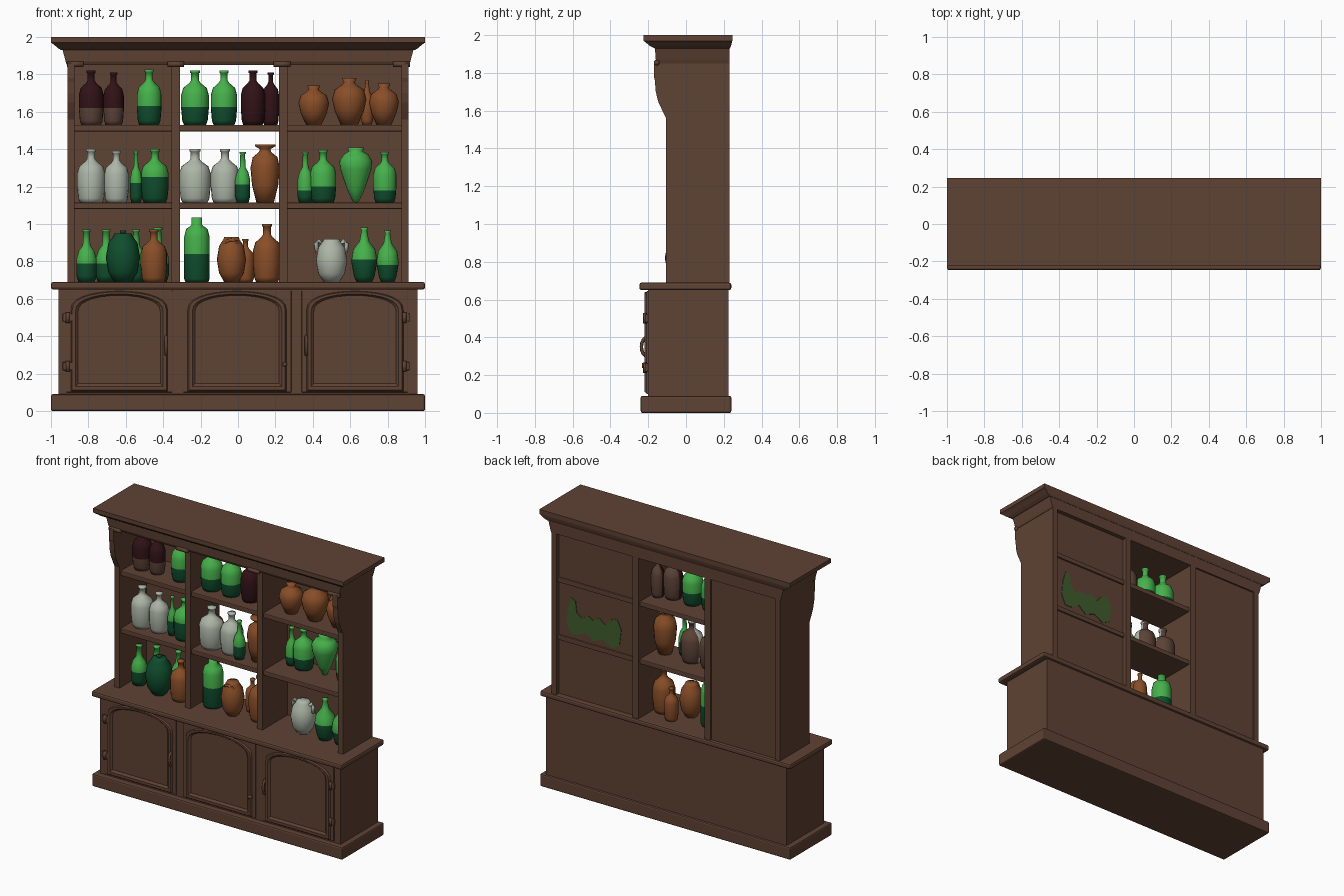
import bpy, bmesh, math
from mathutils import Vector

if "Cube" in bpy.data.objects:
    bpy.data.objects.remove(bpy.data.objects["Cube"])

def mat(name, r, g, b):
    m = bpy.data.materials.new(name)
    m.diffuse_color = (r, g, b, 1)
    m.use_nodes = True
    m.node_tree.nodes["Principled BSDF"].inputs["Base Color"].default_value = m.diffuse_color
    return m

WOOD = mat("dark_wood", .114, .054, .033)
GREEN = mat("green_glass", .061, .44, .07)
DEEP = mat("deep_green", .005, .076, .027)
WINE = mat("wine_glass", .03, .006, .008)
BROWN = mat("dull_brown", .105, .055, .038)
WHITE = mat("pale_ceramic", .42, .47, .39)
CLAY = mat("terracotta", .25, .076, .021)
OLIVE = mat("olive_patch", .05, .11, .025)

def finish(name, bm, mats=(WOOD,), smooth=False, bevel=0):
    bmesh.ops.recalc_face_normals(bm, faces=bm.faces)
    for f in bm.faces:
        f.smooth = smooth
    me = bpy.data.meshes.new(name)
    bm.to_mesh(me)
    bm.free()
    for m in mats:
        me.materials.append(m)
    ob = bpy.data.objects.new(name, me)
    bpy.context.collection.objects.link(ob)
    if bevel:
        mod = ob.modifiers.new("bevel", 'BEVEL')
        mod.width, mod.segments = bevel, 2
    return ob

def loft(name, loops, closed_ends=True, **kw):
    """Skin a series of equal-length closed point loops."""
    bm = bmesh.new()
    rings = [[bm.verts.new(p) for p in lp] for lp in loops]
    n = len(rings[0])
    for a, b in zip(rings, rings[1:]):
        for i in range(n):
            bm.faces.new((a[i], a[(i + 1) % n], b[(i + 1) % n], b[i]))
    if closed_ends:
        bm.faces.new(rings[0])
        bm.faces.new(rings[-1])
    return finish(name, bm, **kw)

def rect(x0, x1, y0, y1, z):
    return [(x0, y0, z), (x1, y0, z), (x1, y1, z), (x0, y1, z)]

def box(name, x0, x1, y0, y1, z0, z1, **kw):
    return loft(name, [rect(x0, x1, y0, y1, z0), rect(x0, x1, y0, y1, z1)], **kw)

def tube(name, pts, r, m=WOOD, n=8):
    """Round bar following a path."""
    pts = [Vector(p) for p in pts]
    loops = []
    for i, p in enumerate(pts):
        d = (pts[min(i + 1, len(pts) - 1)] - pts[max(i - 1, 0)]).normalized()
        u = d.orthogonal() if abs(d.x) > .9 else d.cross(Vector((1, 0, 0)))
        u.normalize()
        v = d.cross(u)
        loops.append([p + r * (u * math.cos(t * math.tau / n) + v * math.sin(t * math.tau / n))
                      for t in range(n)])
    return loft(name, loops, mats=(m,), smooth=True)

# ---- lower cabinet
box("plinth", -1, 1, -.24, .24, 0, .09, bevel=.01)
box("cabinet_body", -.96, .96, -.2, .225, .09, .655)
box("counter", -1, 1, -.247, .24, .65, .69, bevel=.012)

# ---- doors with arched mouldings
def arch(x0, x1, z0, zs, zt, y):
    c, h = (x0 + x1) / 2, (x1 - x0) / 2
    top = [(c + h * math.cos(t * math.pi / 14), y,
            zs + (zt - zs) * math.sin(t * math.pi / 14) ** .8) for t in range(15)]
    return [(x0, y, z0), (x1, y, z0)] + top

for side, c, h in (("left", -.635, .26), ("centre", -.005, .265), ("right", .625, .26)):
    box(side + "_door", c - h - .025, c + h + .025, -.209, -.195, .1, .645, bevel=.004)
    spec = ((0, -.207), (.008, -.221), (.026, -.221), (.042, -.207))
    loft(side + "_door_moulding",
         [arch(c - h + d, c + h - d, .103 + d * 1.1, .54 - d * .3, .642 - d * .6, y) for d, y in spec],
         closed_ends=False)

# hinges, pull handles and centre knob
for side, x in (("left", -.91), ("right", .89)):
    for z in (.24, .5):
        box(side + "_hinge", x - .028, x + .028, -.218, -.2, z - .022, z + .022, bevel=.006)
        tube(side + "_hinge_pin", [(x, -.216, z - .028), (x, -.216, z + .028)], .011)
for side, x in (("left", -.385), ("right", .365)):
    tube(side + "_door_handle", [(x, -.205 - .031 * math.sin(t * math.pi / 8),
                                  .35 - .05 * math.cos(t * math.pi / 8)) for t in range(9)], .009)
tube("centre_knob", [(.25, -.2, .25), (.25, -.232, .25)], .013)

# ---- upper shelving
profile = [(.23, .69), (-.105, .69), (-.105, 1.56), (-.125, 1.6), (-.148, 1.65),
           (-.16, 1.7), (-.165, 1.76), (-.17, 1.78), (-.17, 1.86), (.23, 1.86)]
for side, s in (("left", -1), ("right", 1)):
    loft(side + "_side_panel", [[(s * x, y, z) for y, z in profile] for x in (.873, .912)])
box("left_divider", -.355, -.31, -.1, .23, .69, 1.86)
box("right_divider", .22, .265, -.1, .23, .69, 1.86)
for part, x0, x1 in (("left", -.88, -.35), ("centre", -.315, .225), ("right", .26, .88)):
    for z in (1.08, 1.495):
        box(part + "_shelf", x0, x1, -.09, .212, z, z + .035, bevel=.006)
box("left_back_panel", -.88, -.35, .205, .218, .69, 1.86)
box("right_back_panel", .26, .88, .188, .2, .69, 1.86)

# green patch on the rear of the right back panel
patch = [(.81, 1.22), (.8, 1.33), (.775, 1.41), (.74, 1.39), (.73, 1.31), (.69, 1.28), (.64, 1.31),
         (.6, 1.29), (.55, 1.32), (.5, 1.28), (.46, 1.33), (.41, 1.35), (.375, 1.28), (.39, 1.16),
         (.45, 1.13), (.52, 1.17), (.6, 1.14), (.66, 1.19), (.72, 1.15), (.78, 1.15)]
loft("rear_green_patch", [[(x, y, z) for x, z in patch] for y in (.199, .204)], mats=(OLIVE,))

# ---- frieze and cornice
loft("frieze", [rect(-.915, .915, -.15, .23, 1.85), rect(-.922, .922, -.16, .23, 1.87),
                rect(-.94, .94, -.165, .23, 1.94)])
loft("cornice", [rect(-.945, .945, -.165, .232, 1.93), rect(-.965, .965, -.19, .238, 1.942),
                 rect(-.985, .985, -.212, .243, 1.96), rect(-1, 1, -.225, .245, 1.97),
                 rect(-1, 1, -.225, .245, 2)])
for x in (-.87, -.333, .235, .875):
    tube("frieze_console", [(x - .045, -.155, 1.855), (x + .045, -.155, 1.855)], .016)

# ---- bottles and pots: (radius, height) fractions
SHAPES = {
    "bottle": [(0, 0), (.8, 0), (.92, .08), (1, .3), (1, .55), (.85, .68), (.42, .77), (.28, .82),
               (.28, .95), (.36, .96), (.36, 1), (0, 1)],
    "slim": [(0, 0), (.8, 0), (1, .12), (1, .45), (.75, .6), (.38, .7), (.32, .96), (.42, .97),
             (.42, 1), (0, 1)],
    "flask": [(0, 0), (.6, 0), (.78, .1), (1, .38), (.85, .6), (.36, .75), (.22, .95), (.3, 1), (0, 1)],
    "jar": [(0, 0), (.5, 0), (.85, .3), (1, .55), (.85, .75), (.42, .86), (.32, .9), (.42, 1), (0, 1)],
    "amphora": [(0, 0), (.2, .02), (.55, .25), (.95, .6), (1, .75), (.75, .87), (.42, .93), (.52, 1), (0, 1)],
    "pot": [(0, 0), (.5, 0), (.85, .2), (1, .5), (.85, .8), (.55, .95), (.5, 1), (0, 1)],
    "vase": [(0, 0), (.6, 0), (.9, .3), (1, .6), (.85, .78), (.42, .87), (.36, .92), (.7, .97),
             (.7, 1), (0, 1)],
    "tall": [(0, 0), (.9, 0), (1, .05), (1, .7), (.85, .82), (.42, .88), (.42, 1), (0, 1)],
}
# (upper colour, lower colour)
STYLES = {"green": (GREEN, DEEP), "deep": (DEEP, DEEP), "wine": (WINE, BROWN),
          "white": (WHITE, WHITE), "clay": (CLAY, CLAY)}

def vessel(shape, style, x, r, z0, top, split=0, y=.03, n=20):
    prof = [(a * r, z0 + b * (top - z0)) for a, b in SHAPES[shape]]
    # extra ring at the liquid level
    for i in range(len(prof) - 1):
        (ra, za), (rb, zb) = prof[i], prof[i + 1]
        if za < split < zb:
            prof.insert(i + 1, (ra + (rb - ra) * (split - za) / (zb - za), split))
            break
    loops = [[(x + max(q, .0005) * math.cos(t * math.tau / n), y + max(q, .0005) * math.sin(t * math.tau / n), z)
              for t in range(n)] for q, z in prof]
    ob = loft(style + "_" + shape, loops, mats=STYLES[style] + (BROWN,), smooth=True)
    dull_back = abs(x) < .3 and style in ("white", "wine")
    for p in ob.data.polygons:
        p.material_index = 1 if p.center.z < split else 0
        if dull_back and p.normal.y > .25:
            p.material_index = 2

TOP_ROW = [("bottle", "wine", -.785, .066, 1.82, 1.62), ("bottle", "wine", -.665, .055, 1.81, 1.62),
           ("bottle", "green", -.475, .066, 1.825, 1.63), ("bottle", "green", -.23, .074, 1.82, 1.625),
           ("bottle", "green", -.075, .07, 1.82, 1.625), ("bottle", "wine", .08, .065, 1.82),
           ("bottle", "wine", .175, .045, 1.81, 0, .07), ("jar", "clay", .405, .082, 1.74),
           ("jar", "clay", .595, .092, 1.78), ("flask", "clay", .69, .04, 1.77, 0, .12),
           ("jar", "clay", .78, .08, 1.75)]
MID_ROW = [("bottle", "white", -.785, .075, 1.4), ("bottle", "white", -.65, .066, 1.39),
           ("slim", "green", -.545, .032, 1.39, 1.22), ("bottle", "green", -.445, .074, 1.4, 1.25),
           ("bottle", "white", -.23, .084, 1.4), ("bottle", "white", -.07, .076, 1.4),
           ("slim", "green", .025, .04, 1.385, 1.21, -.02), ("vase", "clay", .145, .078, 1.425),
           ("slim", "green", .36, .042, 1.385, 1.18, .1), ("bottle", "green", .455, .07, 1.395, 1.2, .1),
           ("amphora", "green", .63, .088, 1.41, 0, .09), ("bottle", "green", .785, .062, 1.385, 1.18, .1)]
LOW_ROW = [("slim", "green", -.81, .054, .97, .79), ("slim", "green", -.705, .056, .97, .79, .08),
           ("pot", "deep", -.615, .092, .95, 0, -.02), ("slim", "deep", -.615, .04, .965, 0, -.02),
           ("slim", "green", -.545, .05, .97, .79, .1), ("slim", "green", -.43, .06, .98, .79, .12),
           ("bottle", "clay", -.45, .07, .97, 0, -.01), ("tall", "green", -.22, .068, 1.035, .84),
           ("pot", "clay", -.035, .078, .93, 0, -.01), ("bottle", "clay", .04, .048, .92, 0, .11),
           ("bottle", "clay", .155, .074, 1, 0, .03), ("pot", "white", .5, .084, .92),
           ("flask", "green", .675, .07, .98, .81), ("flask", "green", .8, .06, .965, .78)]
for z0, row in ((1.53, TOP_ROW), (1.115, MID_ROW), (.69, LOW_ROW)):
    for shape, style, x, r, top, *rest in row:
        vessel(shape, style, x, r, z0, top, *rest)

# ears on the pale pot, loop handle on the clay jug
for s in (-1, 1):
    tube("pot_ear", [(.5 + s * .04, .03, .89), (.5 + s * .068, .03, .91), (.5 + s * .082, .03, .895),
                     (.5 + s * .076, .03, .85)], .012, WHITE)
tube("jug_handle", [(-.035 + .035 * math.cos(t * math.pi / 8), -.04 - .02 * math.sin(t * math.pi / 8),
                     .885 + .03 * math.sin(t * math.pi / 8)) for t in range(9)], .009, CLAY)
